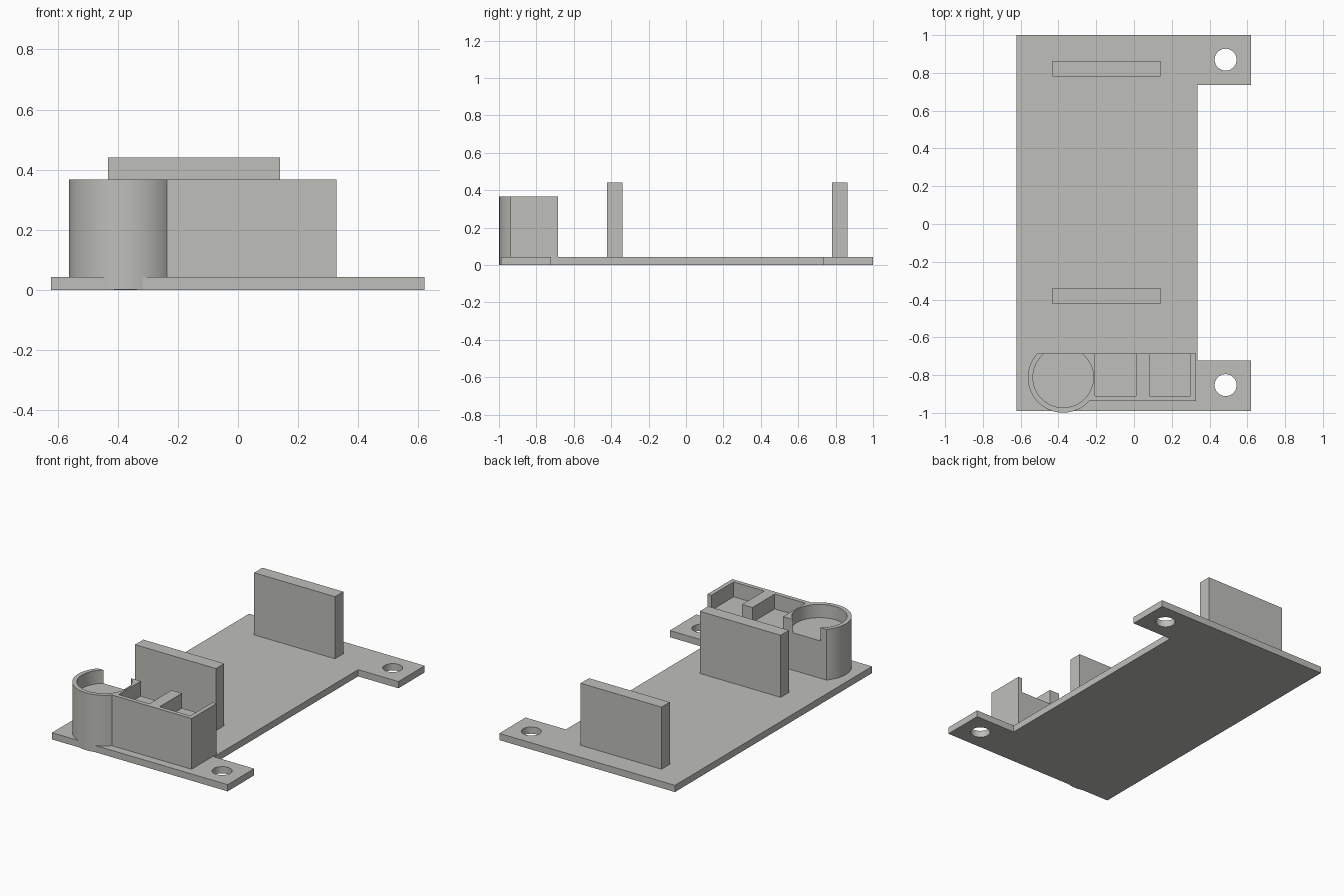
import bpy, bmesh, math

if "Cube" in bpy.data.objects:
    bpy.data.objects.remove(bpy.data.objects["Cube"])

grey = bpy.data.materials.new("light grey")
grey.diffuse_color = (0.52, 0.52, 0.49, 1)
grey.use_nodes = True
grey.node_tree.nodes["Principled BSDF"].inputs["Base Color"].default_value = grey.diffuse_color


def prism(name, pts, z0, z1):
    """Extrude a flat outline from z0 to z1."""
    bm = bmesh.new()
    face = bm.faces.new([bm.verts.new((x, y, z0)) for x, y in pts])
    ext = bmesh.ops.extrude_face_region(bm, geom=[face])
    bmesh.ops.translate(bm, vec=(0, 0, z1 - z0),
                        verts=[v for v in ext["geom"] if isinstance(v, bmesh.types.BMVert)])
    bmesh.ops.recalc_face_normals(bm, faces=bm.faces)
    me = bpy.data.meshes.new(name)
    bm.to_mesh(me)
    bm.free()
    me.materials.append(grey)
    ob = bpy.data.objects.new(name, me)
    bpy.context.collection.objects.link(ob)
    return ob


def rect(x0, x1, y0, y1):
    return [(x0, y0), (x1, y0), (x1, y1), (x0, y1)]


def arc(cx, cy, r, a0, a1, n):
    return [(cx + r * math.cos(a0 + (a1 - a0) * i / n),
             cy + r * math.sin(a0 + (a1 - a0) * i / n)) for i in range(n + 1)]


def circle(cx, cy, r, n=64):
    return arc(cx, cy, r, 0, 2 * math.pi, n)[:-1]


def cut(ob, cutters):
    """Subtract the cutters, apply, and smooth the round walls."""
    bpy.context.view_layer.objects.active = ob
    for c in cutters:
        mod = ob.modifiers.new("cut", 'BOOLEAN')
        mod.operation, mod.solver, mod.object = 'DIFFERENCE', 'EXACT', c
        bpy.ops.object.modifier_apply(modifier=mod.name)
        bpy.data.objects.remove(c)
    bpy.ops.object.select_all(action='DESELECT')
    ob.select_set(True)
    bpy.ops.object.shade_smooth_by_angle(angle=math.radians(30))


# Base plate with two screw tabs
base_top = 0.043
plate = prism("base_plate", [(-0.622, -0.99), (0.62, -0.99), (0.62, -0.722), (0.335, -0.722),
                             (0.335, 0.735), (0.62, 0.735), (0.62, 1.0), (-0.622, 1.0)],
              0, base_top)
cut(plate, [prism("hole_cutter", circle(0.485, y, 0.058), -0.1, 0.2) for y in (0.87, -0.853)])

# Upright walls
for name, y0 in (("front_upright", -0.423), ("back_upright", 0.78)):
    prism(name, rect(-0.432, 0.14, y0, y0 + 0.084), base_top - 0.01, 0.44)

# Holder: round post merging into a straight block, cut flat at the back
cx, cy, r = -0.375, -0.812, 0.187
back, front, right, top = -0.685, -0.937, 0.328, 0.367
start = math.pi - math.asin((back - cy) / r)
end = 2 * math.pi + math.asin((front - cy) / r)
outline = arc(cx, cy, r, start, end, 48) + [(right, front), (right, back)]
holder = prism("holder", outline, 0.0005, top)
cut(holder, [
    prism("round_pocket_cutter", circle(cx, cy, 0.16), top - 0.085, 0.6),
    prism("left_pocket_cutter", rect(-0.207, 0.01, -0.91, -0.6), top - 0.095, 0.6),
    prism("right_pocket_cutter", rect(0.083, 0.30, -0.91, -0.6), top - 0.095, 0.6),
])
